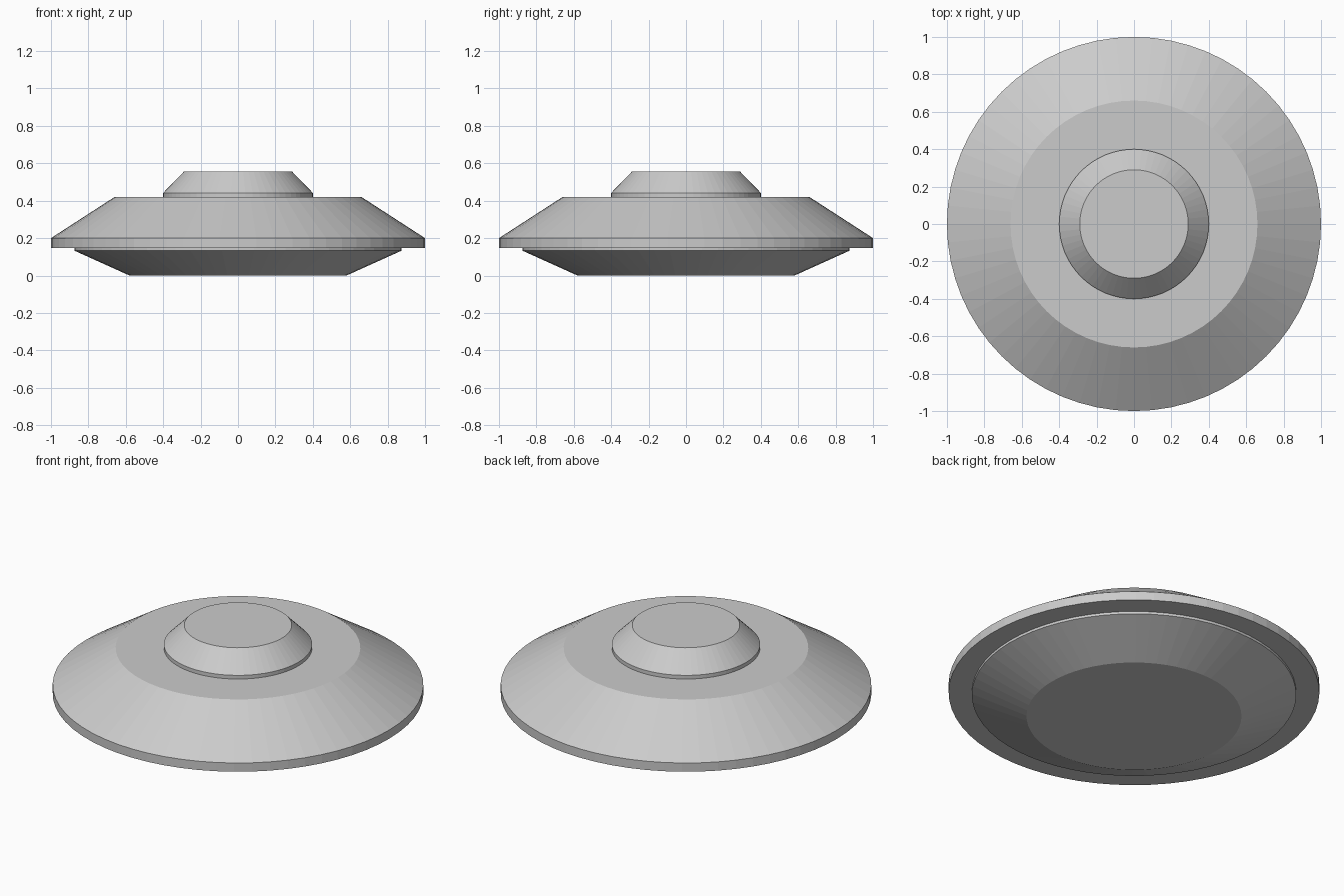
import bpy
import bmesh
from math import cos, sin, tau

SIDES = 64

cube = bpy.data.objects.get("Cube")
if cube:
    bpy.data.objects.remove(cube, do_unlink=True)

# Single plain grey finish
grey = bpy.data.materials.new("light grey")
grey.use_nodes = True
colour = (0.6, 0.6, 0.6, 1)
grey.diffuse_color = colour
grey.node_tree.nodes["Principled BSDF"].inputs["Base Color"].default_value = colour


def turned_part(name, profile):
    """Closed flat-faced solid turned around z from (radius, height) points, bottom to top."""
    bm = bmesh.new()
    rings = [[bm.verts.new((r * cos(tau * i / SIDES), r * sin(tau * i / SIDES), z))
              for i in range(SIDES)] for r, z in profile]
    for low, high in zip(rings, rings[1:]):
        for i in range(SIDES):
            j = (i + 1) % SIDES
            bm.faces.new((low[i], low[j], high[j], high[i]))
    bm.faces.new(rings[0][::-1])
    bm.faces.new(rings[-1])
    mesh = bpy.data.meshes.new(name)
    bm.to_mesh(mesh)
    bm.free()
    mesh.materials.append(grey)
    obj = bpy.data.objects.new(name, mesh)
    bpy.context.collection.objects.link(obj)
    return obj


# Tapered underside with a narrow upright lip
turned_part("lower_hull", [(0.58, 0), (0.875, 0.133), (0.875, 0.148)])

# Wide saucer body with an upright rim and flat deck
turned_part("upper_hull", [(1, 0.148), (1, 0.2), (0.66, 0.42)])

# Small raised cap on the deck
turned_part("top_cap", [(0.4, 0.42), (0.4, 0.442), (0.29, 0.555)])
